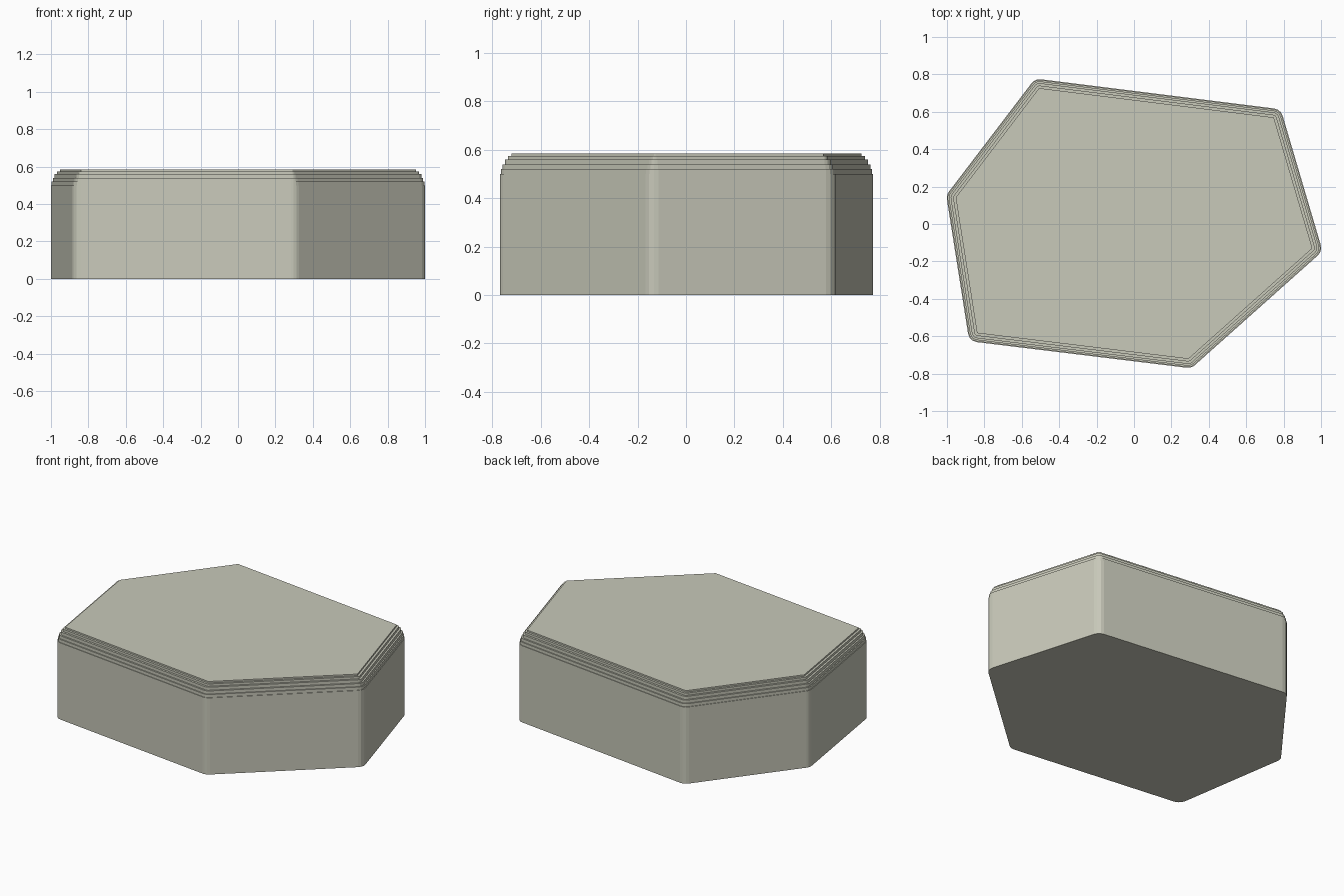
import bpy, bmesh, math
from mathutils import Vector

if "Cube" in bpy.data.objects:
    bpy.data.objects.remove(bpy.data.objects["Cube"])

# Corner centres of the slab (counter-clockwise) and rounding radius
CENTRES = [Vector(p) for p in [(0.947, -0.128), (0.743, 0.564), (-0.505, 0.72),
                               (-0.947, 0.14), (-0.834, -0.578), (0.289, -0.715)]]
R, SEG = 0.054, 3
# Terraces of the rounded rim: (inset, top height)
STEPS = [(0.0, 0.50), (0.004, 0.52), (0.011, 0.54), (0.021, 0.56),
         (0.034, 0.575), (0.048, 0.585)]


def outline(inset):
    """Hexagon outline with rounded corners, moved inwards."""
    pts, n = [], len(CENTRES)
    for i, c in enumerate(CENTRES):
        a = c - CENTRES[i - 1]
        b = CENTRES[(i + 1) % n] - c
        t0 = math.atan2(-a.x, a.y)
        t1 = math.atan2(-b.x, b.y)
        if t1 < t0:
            t1 += 2 * math.pi
        for k in range(SEG + 1):
            t = t0 + (t1 - t0) * k / SEG
            pts.append((c.x + (R - inset) * math.cos(t), c.y + (R - inset) * math.sin(t)))
    return pts


# Stack of rings: wall, then tread and riser for each terrace
bm = bmesh.new()
rings, z = [], 0.0
for inset, top in STEPS:
    for h in (z, top):
        rings.append([bm.verts.new((x, y, h)) for x, y in outline(inset)])
    z = top
for lo, hi in zip(rings, rings[1:]):
    n = len(lo)
    for i in range(n):
        j = (i + 1) % n
        bm.faces.new((lo[i], lo[j], hi[j], hi[i]))
bm.faces.new(rings[0][::-1])
bm.faces.new(rings[-1])
bmesh.ops.recalc_face_normals(bm, faces=bm.faces)

mesh = bpy.data.meshes.new("stone_slab")
bm.to_mesh(mesh)
bm.free()
slab = bpy.data.objects.new("stone_slab", mesh)
bpy.context.collection.objects.link(slab)

# Single stone colour
mat = bpy.data.materials.new("grey_stone")
mat.diffuse_color = (0.58, 0.585, 0.49, 1)
mat.use_nodes = True
mat.node_tree.nodes["Principled BSDF"].inputs["Base Color"].default_value = mat.diffuse_color
mesh.materials.append(mat)
